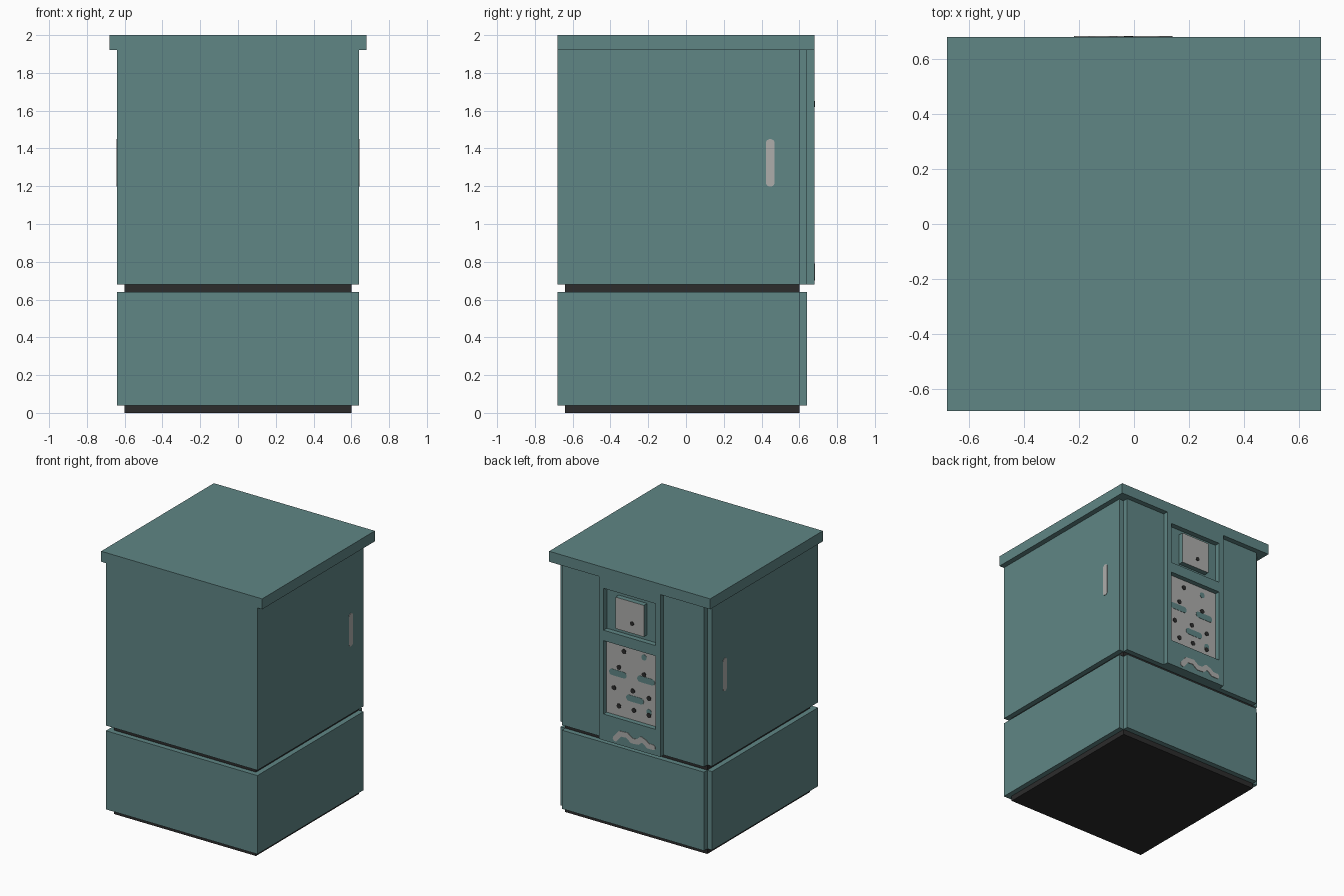
import bpy, bmesh, math
from mathutils import Vector

if "Cube" in bpy.data.objects:
    bpy.data.objects.remove(bpy.data.objects["Cube"])


def material(name, r, g, b):
    m = bpy.data.materials.new(name)
    m.diffuse_color = (r, g, b, 1)
    m.use_nodes = True
    m.node_tree.nodes["Principled BSDF"].inputs["Base Color"].default_value = m.diffuse_color
    return m


TEAL = material("teal_paint", 0.115, 0.238, 0.235)
GREY = material("light_grey", 0.42, 0.42, 0.41)
DARK = material("near_black", 0.025, 0.025, 0.025)


def finish(name, bm, mat):
    bmesh.ops.recalc_face_normals(bm, faces=bm.faces)
    me = bpy.data.meshes.new(name)
    bm.to_mesh(me)
    bm.free()
    me.materials.append(mat)
    ob = bpy.data.objects.new(name, me)
    bpy.context.collection.objects.link(ob)
    return ob


def box(name, x, y, z, mat):
    """Box from (min, max) ranges."""
    bm = bmesh.new()
    bmesh.ops.create_cube(bm, size=1)
    for v in bm.verts:
        v.co = [r[0] if c < 0 else r[1] for c, r in zip(v.co, (x, y, z))]
    return finish(name, bm, mat)


def plates(name, strokes, radius, mat, place, normal, thick=0.004, sides=20):
    """Thin round-ended plates, one per (start, end) stroke; equal ends give a disc."""
    bm = bmesh.new()
    for a, b in strokes:
        a, b = Vector(a), Vector(b)
        d = b - a
        base = math.atan2(d.y, d.x) - math.pi / 2
        ring = []
        for i in range(sides):
            t = base + (i + 0.5) / sides * 2 * math.pi
            c = b if i < sides / 2 else a
            ring.append(place(c.x + radius * math.cos(t), c.y + radius * math.sin(t)))
        face = bm.faces.new([bm.verts.new(p) for p in ring])
        ext = bmesh.ops.extrude_face_region(bm, geom=[face])
        bmesh.ops.translate(bm, vec=Vector(normal) * thick,
                            verts=[g for g in ext["geom"] if isinstance(g, bmesh.types.BMVert)])
    return finish(name, bm, mat)


def on_back(y):
    return lambda u, v: (u, y, v)


# Dark recessed plinth and the gap between the two blocks
for name, z in (("plinth", (0, 0.04)), ("middle_gap", (0.64, 0.68))):
    box(name, (-0.6, 0.6), (-0.64, 0.6), z, DARK)

# Lower and upper blocks with their inset back doors, and the roof
for name, z in (("lower", (0.04, 0.64)), ("upper", (0.68, 1.92))):
    box(name + "_body", (-0.64, 0.64), (-0.68, 0.6), z, TEAL)
    box(name + "_back_door", (-0.6, 0.6), (0.6, 0.64), z, TEAL)
box("roof", (-0.68, 0.68), (-0.68, 0.68), (1.92, 2.0), TEAL)

# Raised control column with two window openings
xs = (-0.26, -0.22, 0.22, 0.26)
zs = (0.68, 0.88, 1.44, 1.52, 1.84, 1.92)
bm = bmesh.new()
grid = [[bm.verts.new((x, 0.68, z)) for z in zs] for x in xs]
for i in range(3):
    for j in range(5):
        if not (i == 1 and j in (1, 3)):
            bm.faces.new((grid[i][j], grid[i + 1][j], grid[i + 1][j + 1], grid[i][j + 1]))
ext = bmesh.ops.extrude_face_region(bm, geom=bm.faces[:])
bmesh.ops.translate(bm, vec=(0, -0.04, 0),
                    verts=[g for g in ext["geom"] if isinstance(g, bmesh.types.BMVert)])
finish("control_column", bm, TEAL)

# Upper window: raised box with a grey front and a dark button
display = box("display_box", (-0.12, 0.12), (0.64, 0.68), (1.56, 1.80), TEAL)
display.data.materials.append(GREY)
for p in display.data.polygons:
    p.material_index = 1 if p.normal.y > 0.5 else 0
plates("display_button", [((-0.02, 1.635),) * 2], 0.016, DARK, on_back(0.68), (0, 1, 0))

# Lower window: grey control board with teal marks and dark buttons
box("control_board", (-0.22, 0.22), (0.64, 0.642), (0.88, 1.44), GREY)
marks = [(0.125, 1.2), (-0.112, 1.21), (-0.019, 1.04)]
plates("board_marks", [((x - 0.05, z), (x + 0.05, z)) for x, z in marks],
       0.024, TEAL, on_back(0.642), (0, 1, 0), 0.002)
plates("board_lamp", [((-0.095, 1.382),) * 2, ((-0.137, 0.975),) * 2],
       0.022, TEAL, on_back(0.642), (0, 1, 0), 0.002)
buttons = [(0.074, 1.382), (0.116, 1.25), (-0.095, 1.25), (0.159, 1.083), (0, 1.1),
           (-0.137, 1.08), (0.116, 0.955), (-0.01, 0.955), (-0.137, 0.95)]
plates("board_buttons", [(p, p) for p in buttons], 0.018, DARK,
       on_back(0.642), (0, 1, 0), 0.004)

# Wavy grey trim under the control board
wave = [(0.12, 0.72), (0.08, 0.768), (0.021, 0.772), (-0.021, 0.741), (-0.07, 0.745),
        (-0.1, 0.772), (-0.131, 0.76), (-0.156, 0.739), (-0.198, 0.738)]
plates("wavy_trim", list(zip(wave, wave[1:])), 0.02, GREY, on_back(0.68), (0, 1, 0))

# Flat side handles
for name, s in (("left_handle", -1), ("right_handle", 1)):
    plates(name, [((0.446, 1.222), (0.446, 1.426))], 0.024, GREY,
           lambda u, v, s=s: (s * 0.64, u, v), (s, 0, 0), 0.003)
